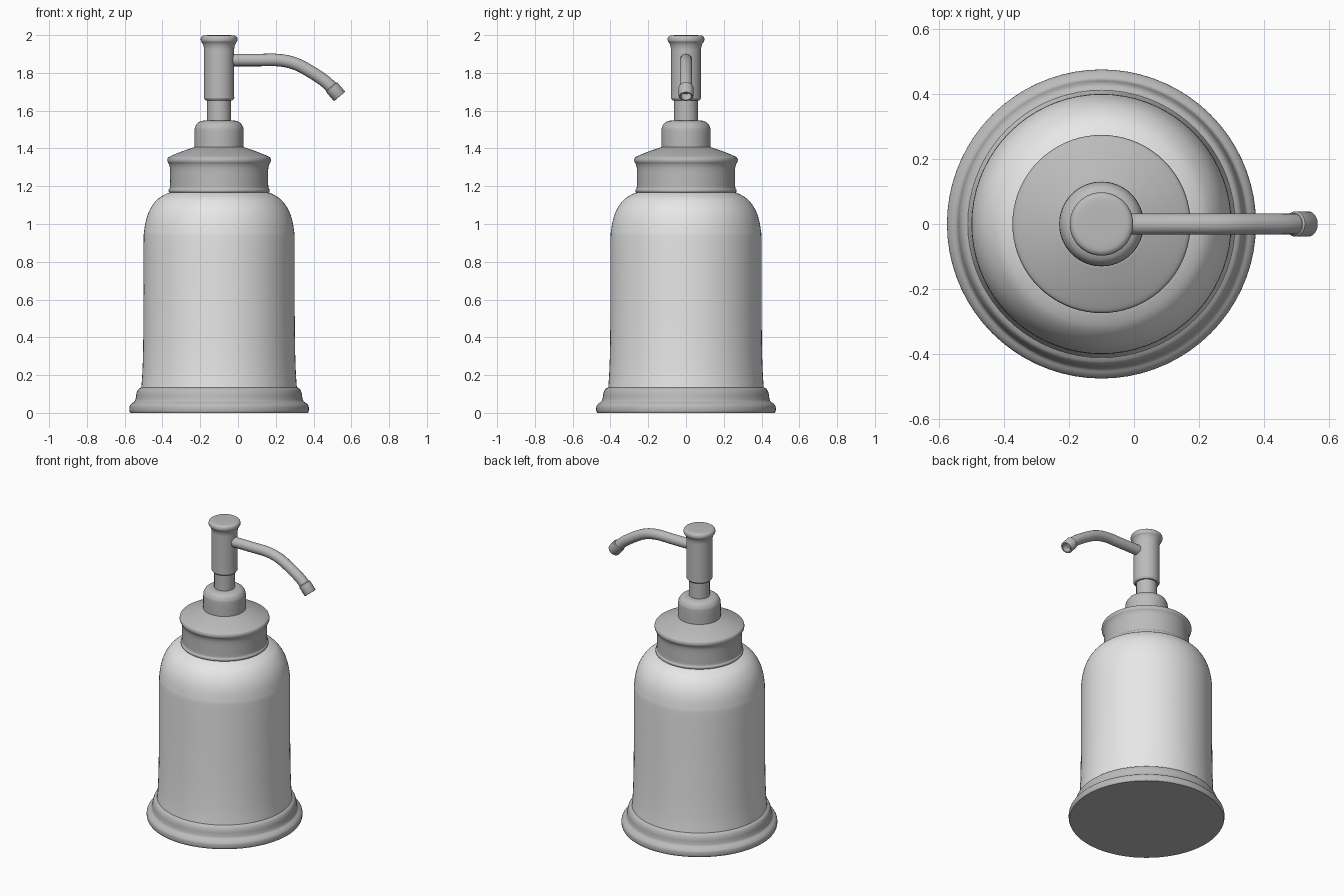
import bpy, bmesh, math
from mathutils import Vector, Matrix

cube = bpy.data.objects.get("Cube")
if cube:
    bpy.data.objects.remove(cube, do_unlink=True)

AXIS = Vector((-0.1, 0, 0))


def material(name, value):
    m = bpy.data.materials.new(name)
    m.use_nodes = True
    col = (value, value, value, 1)
    m.diffuse_color = col
    m.node_tree.nodes["Principled BSDF"].inputs["Base Color"].default_value = col
    return m


glaze = material("pale grey glaze", 0.8)
metal = material("mid grey metal", 0.5)


def rounded(points, steps=5):
    """Flow through the points; a point given twice stays a sharp corner."""
    pts = [Vector(p) for p in points]
    out = [pts[0]]
    for i in range(len(pts) - 1):
        b, c = pts[i], pts[i + 1]
        if (c - b).length < 1e-6:
            continue
        a, d = pts[max(i - 1, 0)], pts[min(i + 2, len(pts) - 1)]
        for k in range(1, steps + 1):
            t = k / steps
            out.append(0.5 * (2 * b + (c - a) * t + (2 * a - 5 * b + 4 * c - d) * t * t
                              + (3 * b - a - 3 * c + d) * t ** 3))
    return out


def finish(obj, mat, angle=40):
    obj.data.materials.clear()
    obj.data.materials.append(mat)
    bpy.ops.object.select_all(action="DESELECT")
    obj.select_set(True)
    bpy.context.view_layer.objects.active = obj
    bpy.ops.object.shade_smooth_by_angle(angle=math.radians(angle))


def lathe(name, profile, mat, place=Matrix.Translation(AXIS), sides=72):
    """Turn a (radius, height) profile around its axis."""
    bm = bmesh.new()
    verts = [bm.verts.new((max(r, 0), 0, z)) for r, z in profile]
    edges = [bm.edges.new(pair) for pair in zip(verts, verts[1:])]
    bmesh.ops.spin(bm, geom=verts + edges, cent=(0, 0, 0), axis=(0, 0, 1),
                   angle=math.tau, steps=sides)
    bmesh.ops.remove_doubles(bm, verts=bm.verts, dist=1e-5)
    bmesh.ops.recalc_face_normals(bm, faces=bm.faces)
    mesh = bpy.data.meshes.new(name)
    bm.to_mesh(mesh)
    bm.free()
    obj = bpy.data.objects.new(name, mesh)
    bpy.context.collection.objects.link(obj)
    obj.matrix_world = place
    finish(obj, mat)
    return obj


# Moulded foot
lathe("base", rounded([
    (0, 0), (0, 0), (.47, 0), (.47, 0), (.475, .012), (.474, .035), (.463, .05),
    (.447, .062), (.441, .08), (.437, .105), (.428, .125), (.413, .135), (.413, .135),
    (0, .135), (0, .135)]), metal)

# Bottle with rounded shoulder
lathe("bottle", rounded([
    (0, .13), (0, .13), (.412, .13), (.412, .13), (.406, .22), (.402, .36), (.4, .6),
    (.4, .9), (.396, .97), (.383, 1.035), (.36, 1.088), (.325, 1.132), (.28, 1.16),
    (.25, 1.17), (.25, 1.17), (0, 1.17), (0, 1.17)]), glaze)

# Threaded lid collar with sloping top
lathe("collar", rounded([
    (0, 1.165), (0, 1.165), (.26, 1.165), (.26, 1.165), (.267, 1.172), (.267, 1.182),
    (.261, 1.192), (.26, 1.23), (.26, 1.29), (.265, 1.315), (.273, 1.33), (.273, 1.345),
    (.262, 1.357), (.2, 1.383), (.13, 1.407), (.13, 1.407), (0, 1.407), (0, 1.407)]), metal)

# Domed pump housing
lathe("pump_housing", rounded([
    (0, 1.4), (0, 1.4), (.13, 1.4), (.13, 1.4), (.13, 1.49), (.126, 1.515),
    (.113, 1.535), (.09, 1.546), (.06, 1.548), (.06, 1.548), (0, 1.548), (0, 1.548)]), metal)

# Plunger stem
lathe("stem", [(0, 1.54), (.063, 1.54), (.063, 1.67), (0, 1.67)], metal, sides=48)

# Pump head with flared top
lathe("pump_head", rounded([
    (0, 1.655), (0, 1.655), (.072, 1.655), (.072, 1.655), (.08, 1.668), (.08, 1.69),
    (.08, 1.9), (.081, 1.935), (.087, 1.955), (.096, 1.968), (.097, 1.983), (.09, 1.994),
    (.07, 1.999), (0, 2.0)]), metal, sides=56)

# Curved spout
path = rounded([(-.06, 1.868), (.1, 1.868), (.21, 1.867), (.31, 1.845),
                (.405, 1.79), (.46, 1.755 - .015), (.505, 1.71 - .02)], 8)
path = rounded([(-.06, 1.868), (.1, 1.868), (.22, 1.867), (.31, 1.846),
                (.4, 1.797), (.465, 1.752), (.51, 1.708)], 8)
curve = bpy.data.curves.new("spout", "CURVE")
curve.dimensions = "3D"
curve.bevel_depth = .033
curve.bevel_resolution = 6
curve.use_fill_caps = True
spline = curve.splines.new("POLY")
spline.points.add(len(path) - 1)
for point, (x, z) in zip(spline.points, path):
    point.co = (x, 0, z, 1)
spout = bpy.data.objects.new("spout", curve)
bpy.context.collection.objects.link(spout)
bpy.ops.object.select_all(action="DESELECT")
spout.select_set(True)
bpy.context.view_layer.objects.active = spout
bpy.ops.object.convert(target="MESH")
finish(bpy.context.view_layer.objects.active, metal)

# Hollow nozzle at the spout tip
start, end = Vector((.493, 0, 1.728)), Vector((.538, 0, 1.675))
aim = (end - start).to_track_quat("Z", "Y").to_matrix().to_4x4()
length = (end - start).length
lathe("nozzle", [(0, 0), (.034, 0), (.039, .005), (.039, length - .004), (.036, length),
                 (.028, length), (.028, .02), (0, .02)],
      metal, Matrix.Translation(start) @ aim, sides=32)
